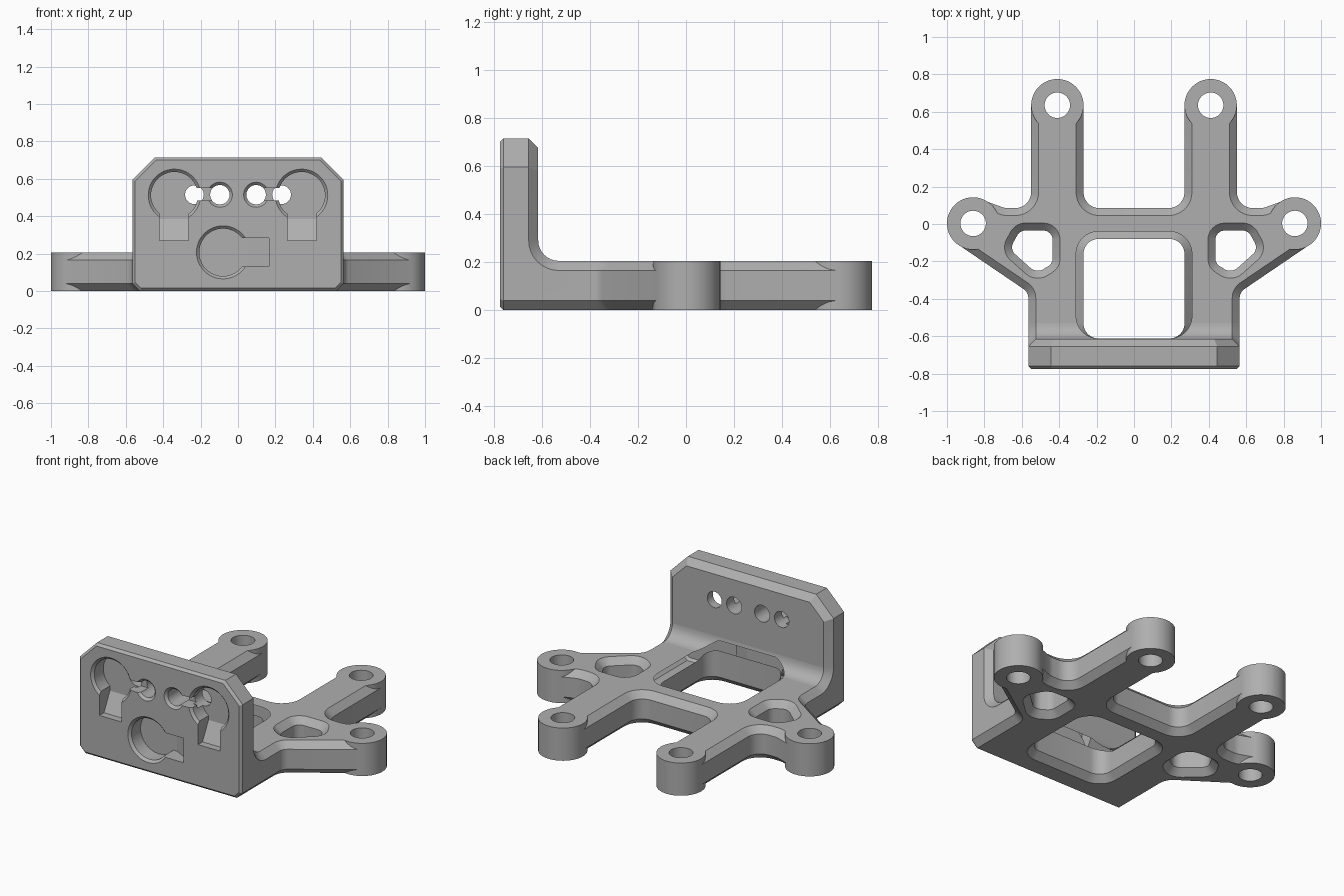
import bpy, bmesh, math
from mathutils import Vector, Matrix

if "Cube" in bpy.data.objects:
    bpy.data.objects.remove(bpy.data.objects["Cube"], do_unlink=True)

grey = bpy.data.materials.new("plain grey")
grey.use_nodes = True
grey.diffuse_color = (0.43, 0.43, 0.43, 1)
grey.node_tree.nodes["Principled BSDF"].inputs["Base Color"].default_value = grey.diffuse_color

CHAMFER = 0.04
THICK = 0.205
FRONT, BACK = -0.775, -0.615     # faces of the upright plate
FLOOR = -0.67                    # depth of the plate pockets

# Ways to lay an outline (u, v) and its sweep direction w in space
FLAT = lambda u, v, w: (u, v, w)
UPRIGHT = lambda u, v, w: (u, w, v)
SIDEWAYS = lambda u, v, w: (w, u, v)


def rounded(corners, steps=8):
    """Outline with filleted corners (u, v, radius): pairs of point and inward offset."""
    pts = [Vector(c[:2]) for c in corners]
    rad = [c[2] if len(c) > 2 else 0 for c in corners]
    area = sum(pts[i - 1].x * p.y - p.x * pts[i - 1].y for i, p in enumerate(pts))
    if area < 0:
        pts.reverse()
        rad.reverse()
    ring = []
    for i, p in enumerate(pts):
        a = (p - pts[i - 1]).normalized()
        b = (pts[(i + 1) % len(pts)] - p).normalized()
        na, nb = Vector((-a.y, a.x)), Vector((-b.y, b.x))
        if not rad[i]:
            ring.append((p, (na + nb) / (1 + na.dot(nb))))
            continue
        turn = math.atan2(a.x * b.y - a.y * b.x, a.dot(b))
        side = math.copysign(rad[i], turn)
        centre = p - a * rad[i] * math.tan(abs(turn) / 2) + na * side
        for k in range(steps + 1):
            n = Matrix.Rotation(turn * k / steps, 2) @ na
            ring.append((centre - n * side, n))
    return ring


def circle(u, v, r, n=48):
    dirs = [Vector((math.cos(math.tau * k / n), math.sin(math.tau * k / n))) for k in range(n)]
    return [(Vector((u, v)) + d * r, -d) for d in dirs]


def box(u0, u1, v0, v1, r=0):
    return rounded([(u0, v0, r), (u1, v0, r), (u1, v1, r), (u0, v1, r)])


def mirrored(half):
    return rounded(half + [(-c[0], *c[1:]) for c in reversed(half)])


def slab(name, ring, levels, place=FLAT):
    """Sweep an outline through levels of (position, inset)."""
    bm = bmesh.new()
    loops = [[bm.verts.new(place(*(p + m * inset), w)) for p, m in ring] for w, inset in levels]
    for low, high in zip(loops, loops[1:]):
        for i in range(len(ring)):
            bm.faces.new((low[i - 1], low[i], high[i], high[i - 1]))
    bm.faces.new(loops[0])
    bm.faces.new(loops[-1])
    bmesh.ops.recalc_face_normals(bm, faces=bm.faces)
    mesh = bpy.data.meshes.new(name)
    bm.to_mesh(mesh)
    bm.free()
    mesh.materials.append(grey)
    obj = bpy.data.objects.new(name, mesh)
    bpy.context.collection.objects.link(obj)
    return obj


def combine(target, tool, operation):
    mod = target.modifiers.new(tool.name, 'BOOLEAN')
    mod.operation, mod.solver, mod.object = operation, 'EXACT', tool
    bpy.context.view_layer.objects.active = target
    bpy.ops.object.modifier_apply(modifier=mod.name)
    bpy.data.objects.remove(tool, do_unlink=True)


def add(*args):
    combine(bracket, slab(*args), 'UNION')


def cut(*args):
    combine(bracket, slab(*args), 'DIFFERENCE')


# Base frame with chamfered top and bottom edges
edges = [(0, CHAMFER), (CHAMFER, 0), (THICK - CHAMFER, 0), (THICK, CHAMFER)]
bracket = slab("mounting_bracket", mirrored([
    (0.565, -0.745), (0.565, -0.365, 0.06), (0.939, -0.111), (0.80, 0.125),
    (0.69, 0.085, 0.1), (0.55, 0.085, 0.085), (0.55, 0.635), (0.27, 0.635),
    (0.27, 0.085, 0.085)]), edges)

# Upright plate with clipped corners
add("upright_plate", mirrored([(0.525, 0), (0.565, 0.04), (0.565, 0.595), (0.445, 0.715)]),
    [(FRONT, 0.015), (FRONT + 0.015, 0), (BACK - CHAMFER, 0), (BACK, CHAMFER)], UPRIGHT)

# Curved inner corner between plate and base
add("corner_fillet", rounded([(-0.75, 0.06), (-0.45, 0.06), (-0.45, THICK),
                              (BACK, THICK, 0.085), (BACK, 0.45), (-0.75, 0.45)]),
    [(-0.565, CHAMFER), (-0.525, 0), (0.525, 0), (0.565, CHAMFER)], SIDEWAYS)

# Central window, then its top chamfer, which stops at the plate
cut("window", box(-0.27, 0.27, -0.612, -0.08, 0.08),
    [(-0.01, -0.05), (CHAMFER, 0), (0.5, 0)])
cut("window_chamfer", box(-0.27, 0.27, -0.572, -0.08, 0.08),
    [(THICK - CHAMFER, 0), (THICK, -CHAMFER), (0.5, -CHAMFER)])

through = [(-0.01, -0.05), (CHAMFER, 0), (THICK - CHAMFER, 0), (THICK + 0.01, -0.05)]
for s in (1, -1):
    # Lightening hole in each side wing
    cut("wing_hole", rounded([(s * 0.435, -0.035, 0.05), (s * 0.61, -0.035, 0.05),
                              (s * 0.665, -0.135, 0.05), (s * 0.52, -0.265, 0.06),
                              (s * 0.435, -0.21, 0.05)]), through)
    # Screw bosses
    for x, y in ((0.41, 0.635), (0.86, 0.003)):
        add("boss", circle(s * x, y, 0.14), [(0, 0), (THICK, 0)])
        cut("boss_hole", circle(s * x, y, 0.068), [(-0.1, 0), (0.4, 0)])


def pocket(name, x, z, r, depth=FLOOR):
    cut(name, circle(x, z, r), [(FRONT - 0.01, -0.025), (FRONT + 0.015, 0), (depth, 0)], UPRIGHT)


# Round pockets with ramped slots, linked to small holes
SHALLOW = FRONT + 0.045
for s in (1, -1):
    pocket("upper_pocket", s * 0.34, 0.512, 0.125)
    cut("upper_slot", rounded([(-0.85, 0.27), (SHALLOW, 0.27), (FLOOR, 0.385),
                               (FLOOR, 0.5), (-0.85, 0.5)]),
        [(s * 0.342 - 0.077, 0), (s * 0.342 + 0.077, 0)], SIDEWAYS)
    cut("link_slot", box(*sorted((s * 0.1, s * 0.26)), 0.485, 0.55),
        [(-0.85, 0), (FLOOR - 0.02, 0)], UPRIGHT)
    pocket("small_hole", s * 0.097, 0.515, 0.052, -0.5)
    cut("inner_hole", circle(s * 0.233, 0.515, 0.05), [(-0.72, 0), (-0.5, 0)], UPRIGHT)

pocket("lower_pocket", -0.08, 0.207, 0.127)
cut("lower_slot", rounded([(-0.08, -0.85), (0.165, -0.85), (0.165, SHALLOW),
                           (0.045, FLOOR), (-0.08, FLOOR)]), [(0.13, 0), (0.283, 0)])

# Smooth the curves, keep chamfers crisp
bpy.ops.object.select_all(action='DESELECT')
bracket.select_set(True)
bpy.context.view_layer.objects.active = bracket
bpy.ops.object.shade_smooth_by_angle(angle=math.radians(25))
